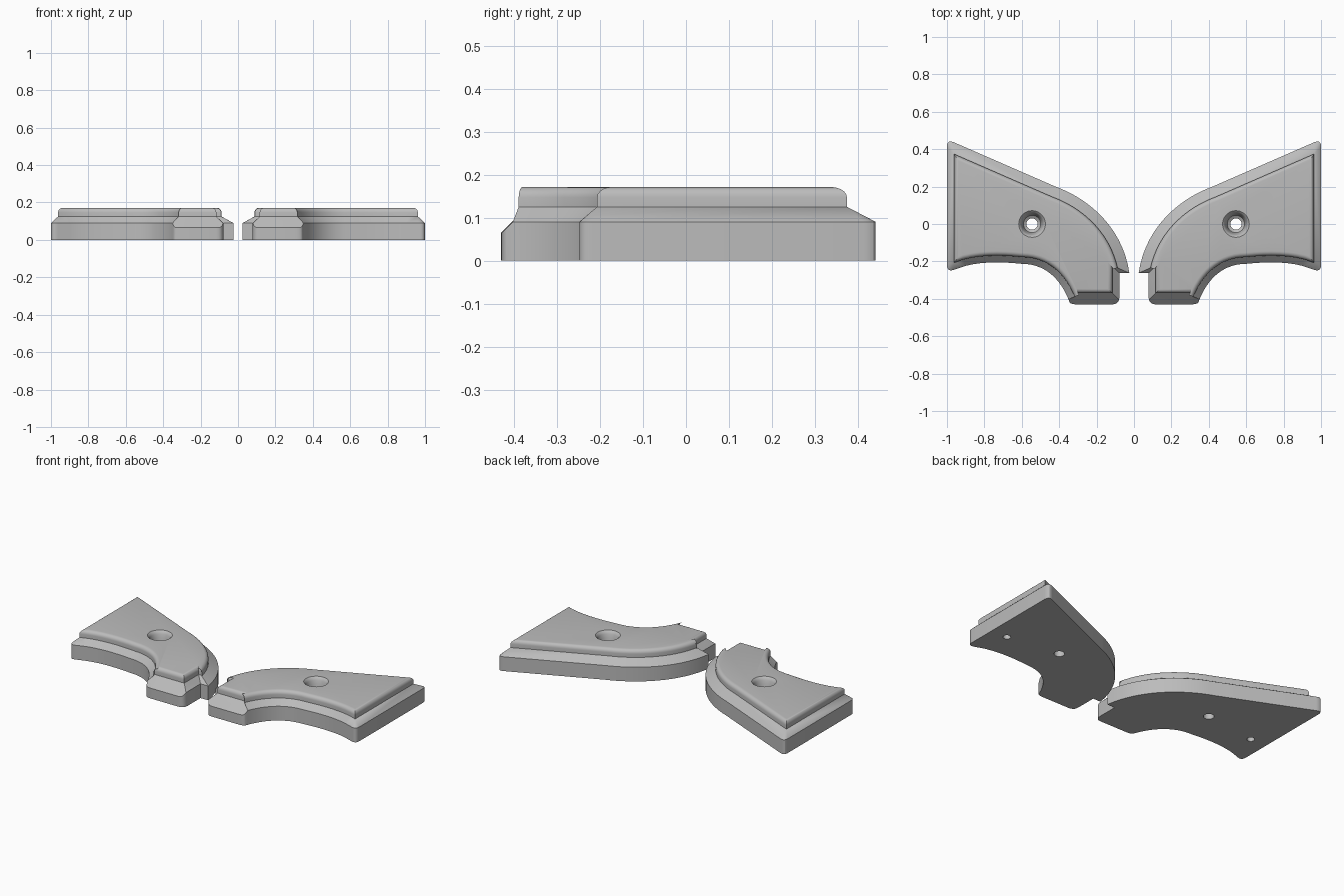
import bpy, bmesh, math
from mathutils import Vector

if "Cube" in bpy.data.objects:
    bpy.data.objects.remove(bpy.data.objects["Cube"])

grey = bpy.data.materials.new("plain_grey")
grey.diffuse_color = (0.5, 0.5, 0.5, 1)
grey.use_nodes = True
grey.node_tree.nodes["Principled BSDF"].inputs["Base Color"].default_value = grey.diffuse_color


def bezier(p0, p1, p2, p3, n):
    """Points along a cubic curve, leaving out the last one."""
    p = [Vector(q) for q in (p0, p1, p2, p3)]
    out = []
    for i in range(n):
        t = i / n
        s = 1 - t
        out.append(p[0]*s**3 + p[1]*3*s*s*t + p[2]*3*s*t*t + p[3]*t**3)
    return out


# Outline, counter-clockwise: (point, chamfer width of the following edge, rounded corner)
outline = [(Vector((1.0, 0.453)), 0.057, True)]
outline += [(p, 0.057, False) for p in
            bezier((0.42, 0.20), (0.24, 0.135), (0.06, -0.02), (0.025, -0.262), 18)]
outline += [(Vector((0.025, -0.262)), 0.035, False),
            (Vector((0.078, -0.262)), 0.038, False),
            (Vector((0.078, -0.43)), 0.06, True),
            (Vector((0.34, -0.43)), 0.036, True)]
outline += [(p, 0.036, False) for p in
            bezier((0.34, -0.43), (0.385, -0.30), (0.47, -0.213), (0.60, -0.213), 14)[1:]]
outline += [(p, 0.036, False) for p in
            bezier((0.60, -0.213), (0.72, -0.20), (0.84, -0.20), (0.94, -0.236), 8)]
outline += [(Vector((1.0, -0.258)), 0.038, True)]
N = len(outline)


def inset(extra):
    """Mitred inset of the outline by each edge's own width plus extra."""
    pts = []
    for i, (p, w, _) in enumerate(outline):
        prev, pw, _ = outline[i - 1]
        d1 = (p - prev).normalized()
        d2 = (outline[(i + 1) % N][0] - p).normalized()
        n1, n2 = Vector((-d1.y, d1.x)), Vector((-d2.y, d2.x))
        a, b = pw + extra, w + extra
        det = n1.x*n2.y - n1.y*n2.x
        if abs(det) < 1e-4:
            pts.append(p + n1*a)
        else:
            pts.append(p + Vector(((a*n2.y - b*n1.y)/det, (n1.x*b - n2.x*a)/det)))
    return pts


def wall_height(p):
    return min(0.09, 0.065 + max(0, p.y + 0.428))


def build_plate():
    bm = bmesh.new()
    # outer ring with softened corners; idx links each point to its inset point
    outer, idx = [], []
    for i, (p, _, soft) in enumerate(outline):
        if not soft:
            outer.append(p)
            idx.append(i)
            continue
        ends = []
        for q in (outline[i - 1][0], outline[(i + 1) % N][0]):
            ends.append(p + (q - p).normalized() * min(0.04, 0.45*(q - p).length))
        for k in range(6):
            t = k / 5
            outer.append(ends[0]*(1-t)**2 + p*2*t*(1-t) + ends[1]*t*t)
            idx.append(i)
    rings = [[(p.x, p.y, 0) for p in outer],
             [(p.x, p.y, wall_height(p)) for p in outer]]
    # raised upper step with a rounded rim
    r = 0.024
    levels = [(0, 0.125)] + [(r*(1 - math.cos(a)), 0.171 - r + r*math.sin(a))
                             for a in [math.pi/2*k/5 for k in range(6)]]
    for extra, z in levels:
        pts = inset(extra)
        rings.append([(pts[i].x, pts[i].y, z) for i in idx])
    vs = [[bm.verts.new(c) for c in ring] for ring in rings]
    m = len(outer)
    for a, b in zip(vs, vs[1:]):
        for j in range(m):
            k = (j + 1) % m
            bm.faces.new((a[j], a[k], b[k], b[j]))
    bm.faces.new(vs[0][::-1])
    bm.faces.new(vs[-1])
    bmesh.ops.remove_doubles(bm, verts=bm.verts, dist=1e-5)
    bmesh.ops.recalc_face_normals(bm, faces=bm.faces)
    return to_object(bm, "right_grip_plate")


def to_object(bm, name):
    me = bpy.data.meshes.new(name)
    bm.to_mesh(me)
    bm.free()
    me.materials.append(grey)
    ob = bpy.data.objects.new(name, me)
    bpy.context.collection.objects.link(ob)
    return ob


def lathe(name, x, y, profile, n=40):
    """Closed turned solid used as a hole cutter."""
    bm = bmesh.new()
    rings = [[bm.verts.new((x + r*math.cos(2*math.pi*i/n), y + r*math.sin(2*math.pi*i/n), z))
              for i in range(n)] for r, z in profile]
    for a, b in zip(rings, rings[1:]):
        for i in range(n):
            k = (i + 1) % n
            bm.faces.new((a[i], a[k], b[k], b[i]))
    bm.faces.new(rings[0][::-1])
    bm.faces.new(rings[-1])
    ob = to_object(bm, name)
    ob.hide_render = True
    return ob


plate = build_plate()

# countersunk screw hole, and blind pin hole in the underside
cutters = [lathe("screw_hole_cutter", 0.545, 0.0,
                 [(0.03, -0.05), (0.03, 0.095), (0.046, 0.105), (0.052, 0.13),
                  (0.057, 0.152), (0.064, 0.165), (0.072, 0.1715), (0.072, 0.25)]),
           lathe("pin_hole_cutter", 0.89, -0.045, [(0.022, -0.05), (0.022, 0.07)], 24)]
for c in cutters:
    mod = plate.modifiers.new("hole", 'BOOLEAN')
    mod.operation = 'DIFFERENCE'
    mod.solver = 'EXACT'
    mod.object = c
bpy.context.view_layer.update()
deps = bpy.context.evaluated_depsgraph_get()
mesh = bpy.data.meshes.new_from_object(plate.evaluated_get(deps))
plate.modifiers.clear()
plate.data = mesh
for c in cutters:
    bpy.data.objects.remove(c)

# smooth curves, crisp steps
mesh.shade_smooth()
mesh.set_sharp_from_angle(angle=math.radians(30))

# mirrored left plate
left_mesh = mesh.copy()
for v in left_mesh.vertices:
    v.co.x = -v.co.x
left_mesh.flip_normals()
left = bpy.data.objects.new("left_grip_plate", left_mesh)
bpy.context.collection.objects.link(left)
